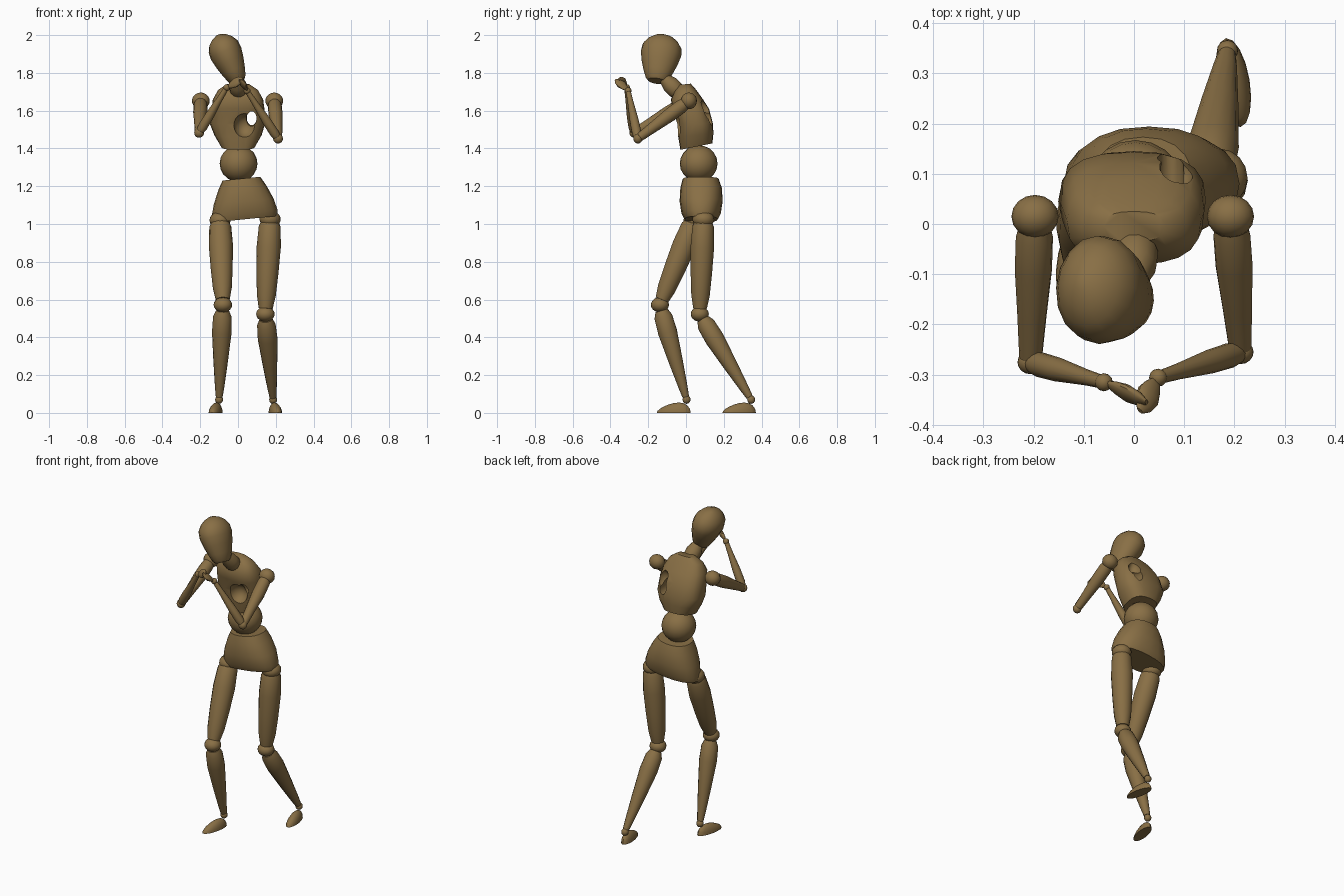
import bpy, bmesh, math
from mathutils import Vector, Matrix

cube = bpy.data.objects.get("Cube")
if cube:
    bpy.data.objects.remove(cube)

wood = bpy.data.materials.new("brown wood")
wood.use_nodes = True
wood.diffuse_color = (0.25, 0.16, 0.06, 1)
wood.node_tree.nodes["Principled BSDF"].inputs["Base Color"].default_value = (0.25, 0.16, 0.06, 1)


def finish(name, bm, angle=40):
    """Turn a bmesh into a smooth wooden object with sharp creases."""
    bmesh.ops.recalc_face_normals(bm, faces=bm.faces)
    mesh = bpy.data.meshes.new(name)
    bm.to_mesh(mesh)
    bm.free()
    mesh.materials.append(wood)
    mesh.shade_smooth()
    mesh.set_sharp_from_angle(angle=math.radians(angle))
    obj = bpy.data.objects.new(name, mesh)
    bpy.context.collection.objects.link(obj)
    return obj


def bridge(bm, rings):
    """Skin a list of equal vertex rings and cap both ends."""
    n = len(rings[0])
    for low, high in zip(rings, rings[1:]):
        for i in range(n):
            j = (i + 1) % n
            bm.faces.new((low[i], low[j], high[j], high[i]))
    bm.faces.new(rings[0])
    bm.faces.new(rings[-1])


def oval(rx, ry, sides, power=2):
    for i in range(sides):
        c, s = math.cos(math.tau * i / sides), math.sin(math.tau * i / sides)
        yield (math.copysign(rx * abs(c) ** (2 / power), c),
               math.copysign(ry * abs(s) ** (2 / power), s))


def turned(name, start, end, profile, flat=1, ref=(0, 1, 0), sides=14):
    """Lathe-like part along an axis; profile holds (position, radius)."""
    start, end = Vector(start), Vector(end)
    axis = (end - start).normalized()
    ref = Vector(ref)
    side = (ref - axis * ref.dot(axis)).normalized()
    across = side.cross(axis)
    bm = bmesh.new()
    bridge(bm, [[bm.verts.new(start.lerp(end, t) + across * x + side * y)
                 for x, y in oval(r * flat, r, sides)] for t, r in profile])
    return finish(name, bm)


def block(name, sections, power, sides=20):
    """Body block from sections (x, y, z, rx, ry, slope_x, slope_y)."""
    bm = bmesh.new()
    bridge(bm, [[bm.verts.new((cx + x, cy + y, cz + x * sx + y * sy))
                 for x, y in oval(rx, ry, sides, power)]
                for cx, cy, cz, rx, ry, sx, sy in sections])
    return finish(name, bm)


def ball(name, centre, radii, segments=16):
    bm = bmesh.new()
    bmesh.ops.create_uvsphere(bm, u_segments=segments, v_segments=10, radius=1)
    bm.transform(Matrix.Translation(centre) @ Matrix.Diagonal((*radii, 1)))
    return finish(name, bm)


def carve(obj, cutters):
    """Subtract rounded hollows, bake the result and drop the cutters."""
    for cutter in cutters:
        cutter.hide_render = True
        mod = obj.modifiers.new("hollow", "BOOLEAN")
        mod.operation = "DIFFERENCE"
        mod.solver = "EXACT"
        mod.object = cutter
    bpy.context.view_layer.update()
    graph = bpy.context.evaluated_depsgraph_get()
    baked = bpy.data.meshes.new_from_object(obj.evaluated_get(graph))
    obj.modifiers.clear()
    obj.data = baked
    baked.set_sharp_from_angle(angle=math.radians(40))
    for cutter in cutters:
        bpy.data.objects.remove(cutter)


def foot(name, heel, toe):
    """Half-egg foot with a flat sole, highest near the heel."""
    heel, toe = Vector(heel), Vector(toe)
    along = (toe - heel) / 2
    across = Vector((-along.y, along.x, 0)).normalized()
    bm = bmesh.new()
    bmesh.ops.create_uvsphere(bm, u_segments=16, v_segments=10, radius=1)
    bmesh.ops.bisect_plane(bm, geom=bm.verts[:] + bm.edges[:] + bm.faces[:],
                           plane_co=(0, 0, 0), plane_no=(0, 0, 1), clear_inner=True)
    bmesh.ops.holes_fill(bm, edges=[e for e in bm.edges if e.is_boundary])
    for v in bm.verts:
        x, y, z = v.co
        height = 0.052 * z * (1 - 0.35 * x)
        v.co = (heel + toe) / 2 + along * x + across * (0.033 * y)
        v.co.z = height
    return finish(name, bm)


# Head and neck
turned("head", (0, -0.155, 1.757), (-0.105, -0.117, 2.0),
       [(0, 0.048), (0.05, 0.061), (0.2, 0.078), (0.4, 0.096), (0.6, 0.108),
        (0.75, 0.104), (0.87, 0.082), (0.95, 0.052), (1, 0.015)], flat=0.8, sides=16)
turned("neck", (0.005, -0.035, 1.69), (-0.005, -0.115, 1.77),
       [(0, 0.035), (0.25, 0.046), (0.6, 0.046), (1, 0.03)])

# Chest with a scooped front and an opening on the left flank
chest = block("chest", [
    (0, 0.055, 1.41, 0.09, 0.085, 0, 0.2),
    (0, 0.052, 1.47, 0.125, 0.093, 0, 0.1),
    (-0.003, 0.048, 1.53, 0.146, 0.095, 0, 0),
    (0, 0.025, 1.61, 0.14, 0.097, 0, 0),
    (0, 0.005, 1.66, 0.133, 0.085, 0, 0),
    (0, -0.005, 1.71, 0.105, 0.055, 0, 0.1),
    (0, -0.005, 1.74, 0.06, 0.03, 0, 0.1)], power=2.6)
carve(chest, [
    ball("front_hollow", (0.035, -0.065, 1.52), (0.06, 0.075, 0.065)),
    ball("flank_opening", (0.072, 0.04, 1.56), (0.029, 0.2, 0.043)),
    ball("back_hollow", (0.085, 0.11, 1.61), (0.035, 0.045, 0.055))])

# Waist and pelvis
ball("waist", (0.003, 0.067, 1.32), (0.1, 0.1, 0.097), 20)
block("pelvis", [
    (0.035, 0.08, 1.025, 0.172, 0.088, 0.1, 0),
    (0.035, 0.08, 1.055, 0.175, 0.104, 0.1, 0),
    (0.03, 0.08, 1.12, 0.158, 0.114, 0.1, 0),
    (0.023, 0.08, 1.19, 0.128, 0.11, 0.1, 0),
    (0.018, 0.078, 1.24, 0.1, 0.095, 0.1, 0)], power=2.3)

# Legs
thigh = [(0, 0.046), (0.06, 0.058), (0.3, 0.064), (0.6, 0.058), (0.85, 0.05), (1, 0.037)]
shin = [(0, 0.034), (0.07, 0.049), (0.25, 0.052), (0.6, 0.038), (0.9, 0.024), (1, 0.018)]
legs = {
    "right": dict(hip=(-0.095, 0.045, 1.02), knee=(-0.08, -0.138, 0.572),
                  ankle=(-0.1, 0.003, 0.07), heel=(-0.1, 0.025, 0), toe=(-0.137, -0.155, 0)),
    "left": dict(hip=(0.17, 0.092, 1.025), knee=(0.145, 0.073, 0.523),
                 ankle=(0.186, 0.345, 0.07), heel=(0.183, 0.37, 0), toe=(0.212, 0.193, 0))}
for side, p in legs.items():
    hip, knee, ankle = (Vector(p[k]) for k in ("hip", "knee", "ankle"))
    ball(side + "_hip_joint", hip, (0.056, 0.058, 0.045))
    turned(side + "_thigh", hip.lerp(knee, 0.02), hip.lerp(knee, 0.94), thigh)
    ball(side + "_knee", knee, (0.049, 0.048, 0.04))
    turned(side + "_shin", knee.lerp(ankle, 0.06), knee.lerp(ankle, 0.97), shin)
    ball(side + "_ankle", ankle, (0.021, 0.021, 0.022))
    foot(side + "_foot", p["heel"], p["toe"])

# Arms, raised with the hands together before the chin
upper = [(0, 0.03), (0.1, 0.037), (0.35, 0.037), (0.7, 0.029), (1, 0.023)]
fore = [(0, 0.02), (0.1, 0.025), (0.35, 0.024), (0.75, 0.016), (1, 0.013)]
palm = [(0, 0.01), (0.2, 0.02), (0.5, 0.028), (0.8, 0.022), (1, 0.008)]
arms = {
    "right": dict(shoulder=(-0.197, 0.015, 1.652), elbow=(-0.206, -0.275, 1.483),
                  wrist=(-0.06, -0.315, 1.722), tip=(0.025, -0.355, 1.77)),
    "left": dict(shoulder=(0.192, 0.015, 1.652), elbow=(0.212, -0.255, 1.452),
                 wrist=(0.048, -0.306, 1.705), tip=(0.012, -0.372, 1.765))}
for side, p in arms.items():
    shoulder, elbow, wrist, tip = (Vector(v) for v in p.values())
    ball(side + "_shoulder", shoulder, (0.047, 0.043, 0.044))
    turned(side + "_upper_arm", shoulder.lerp(elbow, 0.05), shoulder.lerp(elbow, 0.96), upper)
    ball(side + "_elbow", elbow, (0.026, 0.024, 0.026))
    turned(side + "_forearm", elbow.lerp(wrist, 0.03), wrist, fore)
    ball(side + "_wrist", wrist, (0.018, 0.018, 0.018), 12)
    turned(side + "_hand", wrist.lerp(tip, 0.1), tip, palm, flat=0.5, ref=(0.5, -0.5, -0.3))
